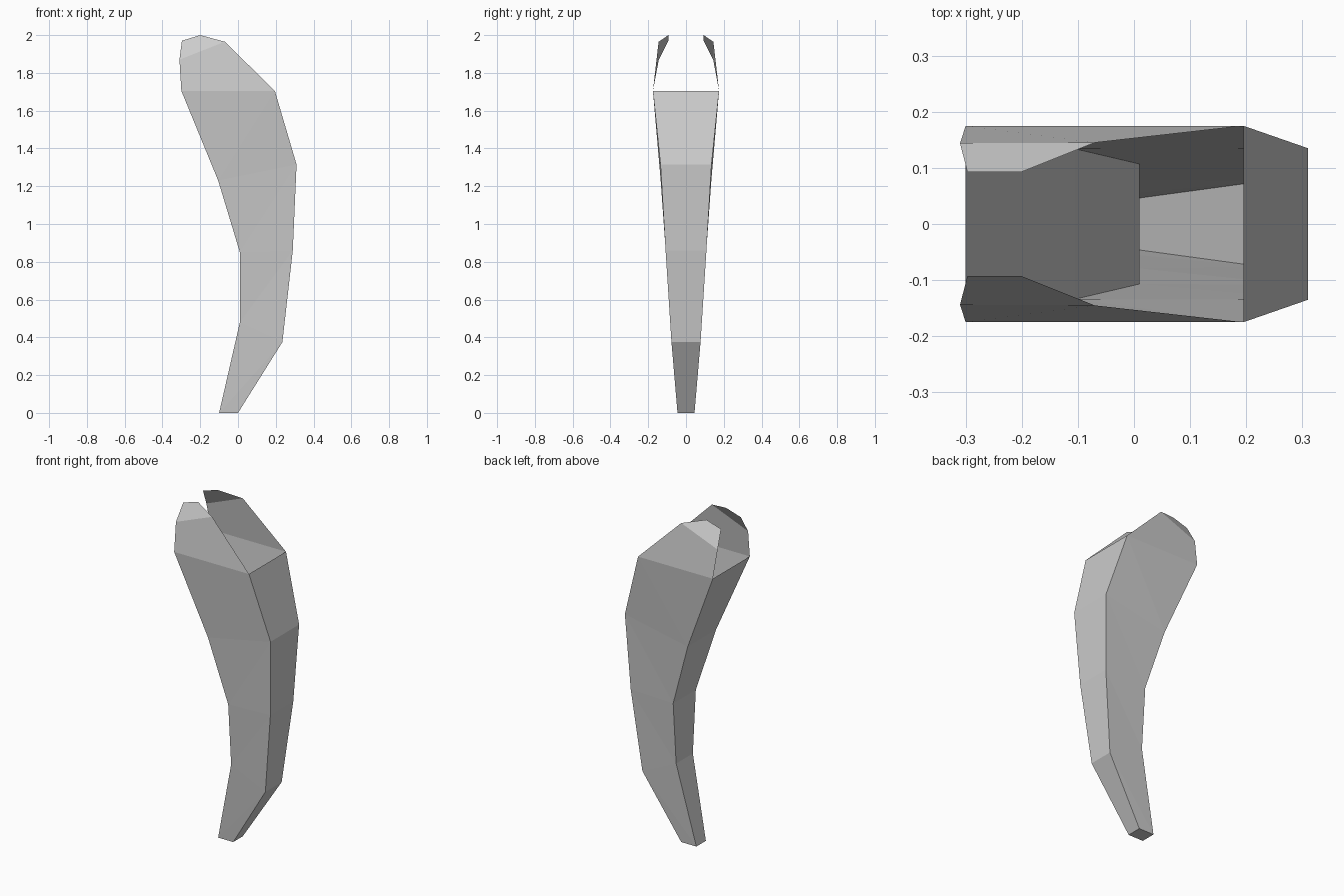
import bpy
import bmesh

if "Cube" in bpy.data.objects:
    bpy.data.objects.remove(bpy.data.objects["Cube"])


def make_object(name, bm):
    mesh = bpy.data.meshes.new(name)
    bm.to_mesh(mesh)
    bm.free()
    obj = bpy.data.objects.new(name, mesh)
    bpy.context.collection.objects.link(obj)
    return obj


# Curved, tapering horn body: each profile point is (x, z, half width)
inner_edge = [(-0.10, 0.0, 0.045), (0.01, 0.48, 0.079), (0.01, 0.85, 0.107),
              (-0.105, 1.23, 0.134), (-0.30, 1.705, 0.175)]
outer_edge = [(0.0, 0.0, 0.045), (0.235, 0.375, 0.077), (0.29, 0.86, 0.108),
              (0.31, 1.315, 0.135), (0.195, 1.705, 0.175)]

bm = bmesh.new()
rings = []
for (xi, zi, wi), (xo, zo, wo) in zip(inner_edge, outer_edge):
    corners = [(xi, -wi, zi), (xo, -wo, zo), (xo, wo, zo), (xi, wi, zi)]
    rings.append([bm.verts.new(c) for c in corners])
bm.faces.new(rings[0][::-1])
for a, b in zip(rings, rings[1:]):
    # Side walls fold from the lower inner corner to the upper outer corner
    bm.faces.new((a[0], a[1], b[1]))
    bm.faces.new((a[0], b[1], b[0]))
    bm.faces.new((a[2], a[3], b[2]))
    bm.faces.new((a[3], b[3], b[2]))
    # Outer and inner walls; the top stays open
    bm.faces.new((a[1], a[2], b[2], b[1]))
    bm.faces.new((a[3], a[0], b[0], b[3]))
make_object("horn_body", bm)

# Folded cheek flaps rising from the open rim, mirrored across y
flap = [(-0.30, -0.175, 1.705), (0.195, -0.175, 1.705), (-0.07, -0.145, 1.965),
        (-0.31, -0.144, 1.87), (-0.20, -0.093, 2.0), (-0.297, -0.093, 1.97)]
bm = bmesh.new()
v = [bm.verts.new(p) for p in flap]
bm.faces.new((v[0], v[1], v[2], v[3]))
bm.faces.new((v[3], v[2], v[4], v[5]))
flaps = make_object("top_flaps", bm)
mirror = flaps.modifiers.new("mirror", 'MIRROR')
mirror.use_axis = (False, True, False)
mirror.use_mirror_merge = False
